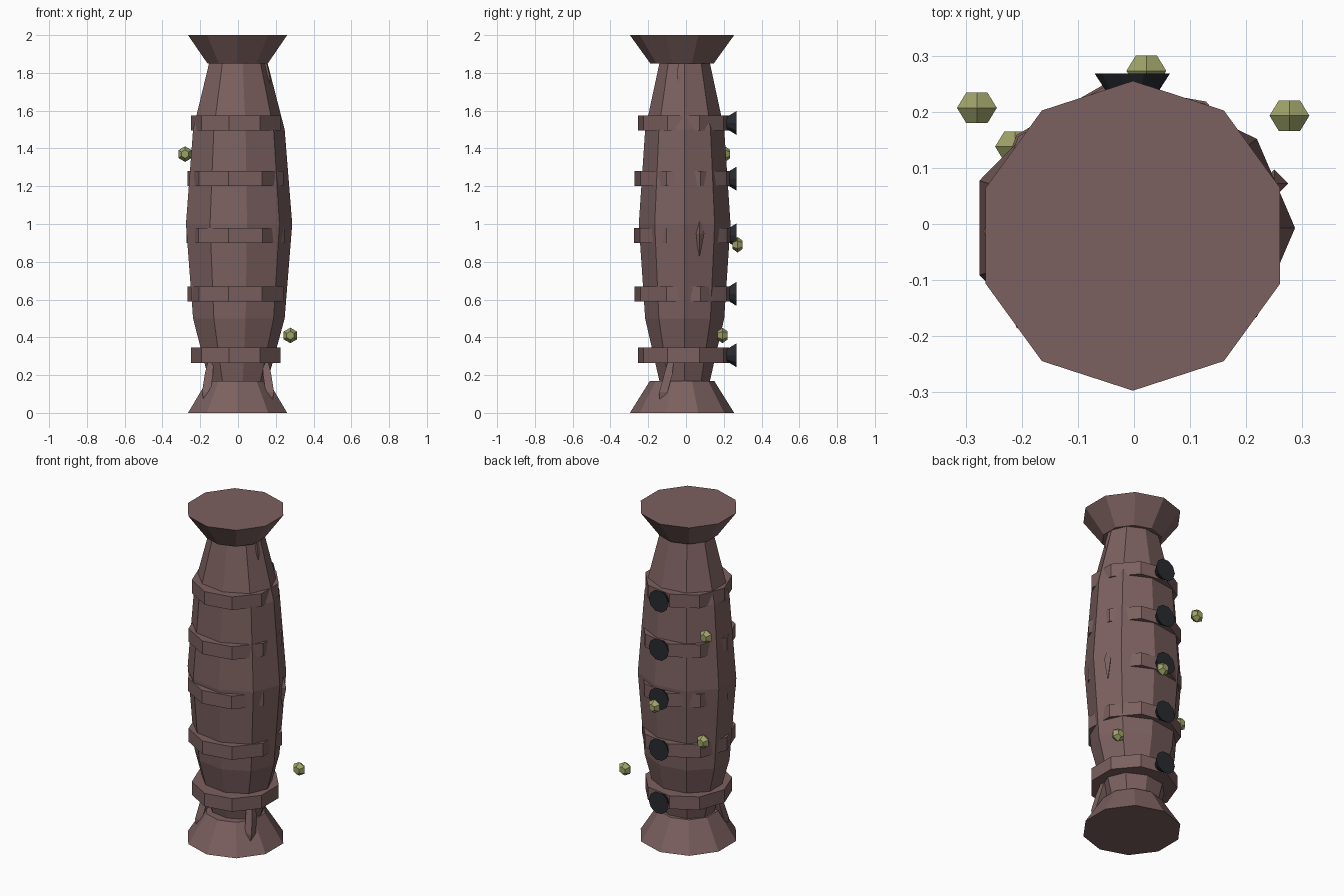
import bpy, bmesh, math
from mathutils import Matrix, Vector

old = bpy.data.objects.get("Cube")
if old:
    bpy.data.objects.remove(old, do_unlink=True)


def material(name, rgb):
    m = bpy.data.materials.new(name)
    m.use_nodes = True
    m.diffuse_color = (*rgb, 1)
    m.node_tree.nodes["Principled BSDF"].inputs["Base Color"].default_value = (*rgb, 1)
    return m


BROWN = material("dusty_brown", (0.20, 0.118, 0.116))
DARK = material("near_black", (0.021, 0.024, 0.03))
GREEN = material("olive_green", (0.34, 0.36, 0.135))


def stack(name, mat, levels, sides, turn=0, centre=(0, 0, 0), squash=1, along_y=False):
    """Flat-faced solid through (height, radius) levels, upright or lying along y."""
    bm = bmesh.new()
    rings = []
    for h, r in levels:
        ring = []
        for i in range(sides):
            a = math.radians(turn) + math.tau * i / sides
            ring.append(bm.verts.new((r * math.cos(a), r * squash * math.sin(a), h)))
        rings.append(ring)
    for low, high in zip(rings, rings[1:]):
        for i in range(sides):
            j = (i + 1) % sides
            bm.faces.new((low[i], low[j], high[j], high[i]))
    bm.faces.new(rings[0][::-1])
    bm.faces.new(rings[-1])
    if along_y:
        bm.transform(Matrix.Rotation(-math.pi / 2, 4, "X"))
    return finish(name, mat, bm, centre)


def finish(name, mat, bm, centre=(0, 0, 0)):
    bmesh.ops.recalc_face_normals(bm, faces=bm.faces)
    mesh = bpy.data.meshes.new(name)
    bm.to_mesh(mesh)
    bm.free()
    mesh.materials.append(mat)
    ob = bpy.data.objects.new(name, mesh)
    ob.location = centre
    bpy.context.collection.objects.link(ob)
    return ob


def strut(name, path, width):
    """Square bar swept through the points, narrower at its two ends."""
    bm = bmesh.new()
    rings = []
    for k, p in enumerate(path):
        w = width * (0.6 if k in (0, len(path) - 1) else 1)
        rings.append([bm.verts.new(Vector(p) + Vector((x * w, y * w, 0)))
                      for x, y in ((-1, -1), (1, -1), (1, 1), (-1, 1))])
    for low, high in zip(rings, rings[1:]):
        for i in range(4):
            j = (i + 1) % 4
            bm.faces.new((low[i], low[j], high[j], high[i]))
    bm.faces.new(rings[0][::-1])
    bm.faces.new(rings[-1])
    return finish(name, BROWN, bm)


# Barrel-shaped body, slightly flattened front to back
stack("body", BROWN, [(0.1, 0.135), (0.17, 0.16), (0.5, 0.25), (1.0, 0.29),
                      (1.5, 0.25), (1.85, 0.16), (1.9, 0.15)],
      9, 0, (-0.003, -0.007, 0), 0.85)

# Flared foot and cap
stack("foot", BROWN, [(0, 0.276), (0.17, 0.17)], 10, 90, (-0.002, -0.021, 0))
stack("cap", BROWN, [(1.85, 0.168), (2.0, 0.276)], 10, 90, (-0.002, -0.021, 0))

# Hoops, each with a dark flared knob at the back
for k, (z, r) in enumerate([(0.305, 0.245), (0.63, 0.263), (0.94, 0.267),
                            (1.24, 0.263), (1.535, 0.245)], 1):
    stack(f"hoop_{k}", BROWN, [(-0.04, r), (0.04, r)], 9, 180, (-0.005, -0.013, z))
    stack(f"knob_{k}", DARK, [(0.2, 0.025), (0.22, 0.036), (0.268, 0.067)],
          10, 0, (-0.003, 0, z), along_y=True)

# Struts showing under the lowest hoop and under the cap
for side, s in (("left", 1), ("right", -1)):
    strut(f"{side}_lower_strut", [(s * 0.17, -0.128, 0.07), (s * 0.168, -0.12, 0.11),
                                  (s * 0.155, -0.095, 0.2), (s * 0.14, -0.075, 0.3)], 0.022)
    strut(f"{side}_upper_strut", [(s * 0.16, -0.03, 1.7), (s * 0.15, -0.03, 1.78),
                                  (s * 0.14, -0.03, 1.86)], 0.018)

# Small pointed ridge on the left face
stack("left_ridge", BROWN, [(0.83, 0.002), (0.95, 0.025), (1.02, 0.002)],
      4, 0, (0.25, 0.072, 0))

# Loose faceted beads floating behind
for k, spot in enumerate([(-0.28, 0.207, 1.37), (0.277, 0.193, 0.41),
                          (0.022, 0.273, 0.89), (-0.212, 0.138, 0.685)], 1):
    stack(f"bead_{k}", GREEN, [(-0.027, 0.022), (0, 0.041), (0.027, 0.022)],
          6, 90, spot, along_y=True)
